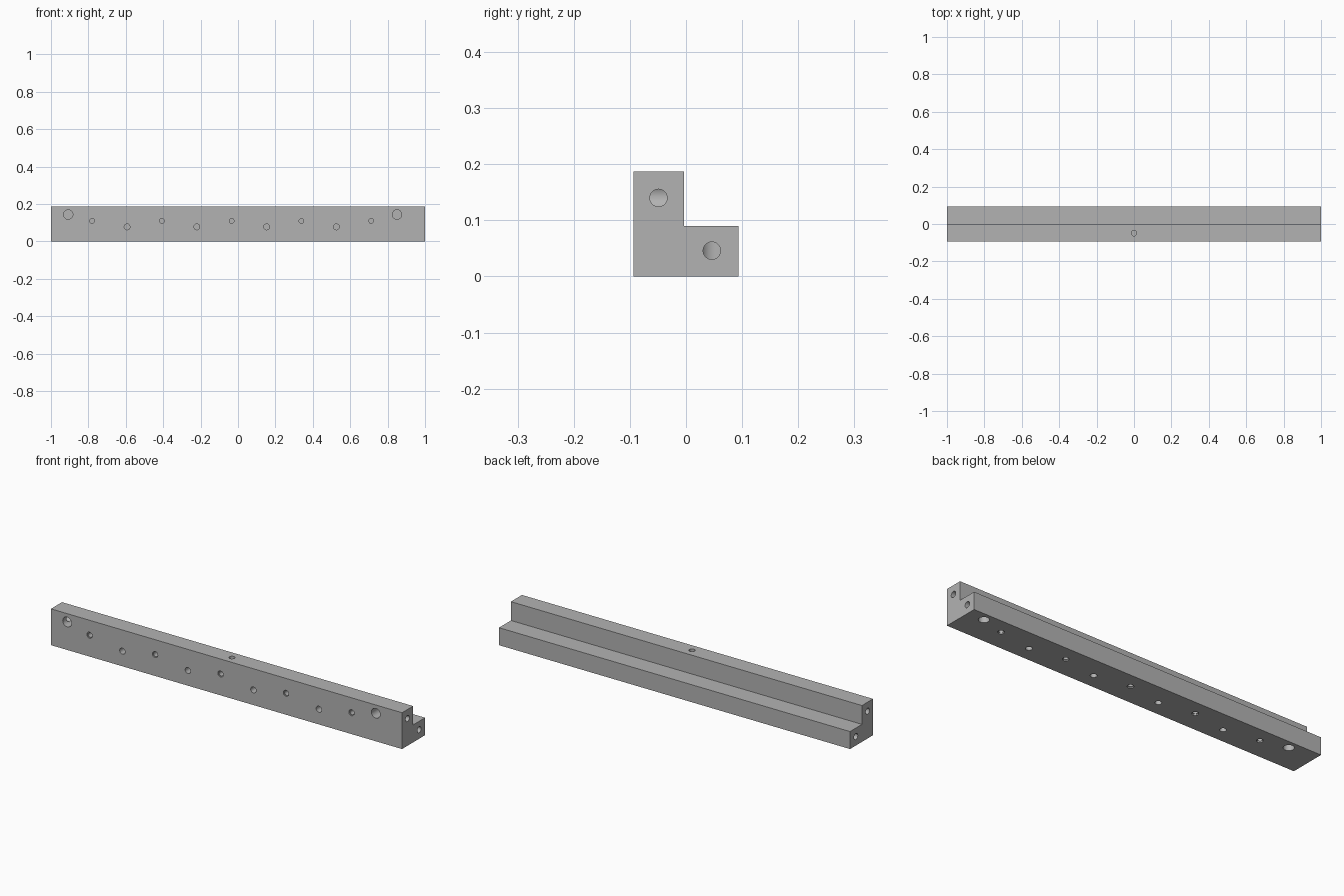
import bpy, bmesh
from mathutils import Matrix, Vector

cube = bpy.data.objects.get("Cube")
if cube:
    bpy.data.objects.remove(cube, do_unlink=True)

HALF, LEG = 0.0935, 0.09          # half section width, leg thickness
SIZE = 2 * HALF

steel = bpy.data.materials.new("grey steel")
steel.use_nodes = True
grey = (0.45, 0.45, 0.45, 1)
steel.diffuse_color = grey
steel.node_tree.nodes["Principled BSDF"].inputs["Base Color"].default_value = grey


def add_object(name, bm):
    bmesh.ops.recalc_face_normals(bm, faces=bm.faces)
    mesh = bpy.data.meshes.new(name)
    bm.to_mesh(mesh)
    bm.free()
    mesh.materials.append(steel)
    obj = bpy.data.objects.new(name, mesh)
    bpy.context.scene.collection.objects.link(obj)
    return obj


# L-shaped bar extruded along x
bm = bmesh.new()
top = -HALF + LEG
profile = [(-HALF, 0), (HALF, 0), (HALF, LEG), (top, LEG), (top, SIZE), (-HALF, SIZE)]
face = bm.faces.new([bm.verts.new((-1, y, z)) for y, z in profile])
ext = bmesh.ops.extrude_face_region(bm, geom=[face])
bmesh.ops.translate(bm, vec=(2, 0, 0),
                    verts=[v for v in ext["geom"] if isinstance(v, bmesh.types.BMVert)])
bar = add_object("angle_bar", bm)

cutters = []


def drill(start, direction, radius, depth, mouth=None):
    """Blind hole cutter; mouth gives a wider shallow rim."""
    d = Vector(direction)
    spin = d.to_track_quat("Z", "Y").to_matrix().to_4x4()
    steps = [(radius, depth)] + ([(mouth, 0.006)] if mouth else [])
    for r, deep in steps:
        bm = bmesh.new()
        over = 0.02
        centre = Vector(start) + d * (deep - over) / 2
        bmesh.ops.create_cone(bm, cap_ends=True, segments=32, radius1=r, radius2=r,
                              depth=deep + over, matrix=Matrix.Translation(centre) @ spin)
        cutter = add_object("drill_cutter", bm)
        cutter.hide_render = True
        cutters.append(cutter)


def drill_face(x, h, radius, depth, mouth=None):
    """Same hole on the front and, mirrored, on the underside."""
    drill((x, -HALF, h), (0, 1, 0), radius, depth, mouth)
    drill((-x, h - HALF, 0), (0, 0, 1), radius, depth, mouth)


# Rows of fixing holes
for i in range(5):
    drill_face(-0.78 + 0.373 * i, 0.11, 0.0125, 0.075, 0.0155)
for i in range(4):
    drill_face(-0.593 + 0.373 * i, 0.078, 0.0155, 0.06)

# Access pockets near the ends
for x in (-0.908, 0.85):
    drill_face(x, 0.144, 0.025, 0.07)

# Joining holes in both ends, reaching the pockets
for side in (-1, 1):
    for y, z in ((-0.049, 0.14), (0.046, 0.046)):
        drill((side, y, z), (-side, 0, 0), 0.0155, 0.15 if (side > 0) == (z > 0.1) else 0.092)

# Hole in the middle of the top edge
drill((0, -0.049, SIZE), (0, 0, -1), 0.0145, 0.04)

# Cut every hole into the bar
for cutter in cutters:
    mod = bar.modifiers.new("hole", "BOOLEAN")
    mod.operation, mod.solver, mod.object = "DIFFERENCE", "EXACT", cutter
bpy.context.view_layer.update()
evaluated = bar.evaluated_get(bpy.context.evaluated_depsgraph_get())
mesh = bpy.data.meshes.new_from_object(evaluated)
bar.modifiers.clear()
bar.data = mesh
mesh.materials.clear()
mesh.materials.append(steel)
for poly in mesh.polygons:
    poly.material_index = 0
for cutter in cutters:
    bpy.data.objects.remove(cutter, do_unlink=True)

# Smooth hole walls, sharp edges
bpy.ops.object.select_all(action="DESELECT")
bar.select_set(True)
bpy.context.view_layer.objects.active = bar
bpy.ops.object.shade_smooth_by_angle(angle=0.52)
